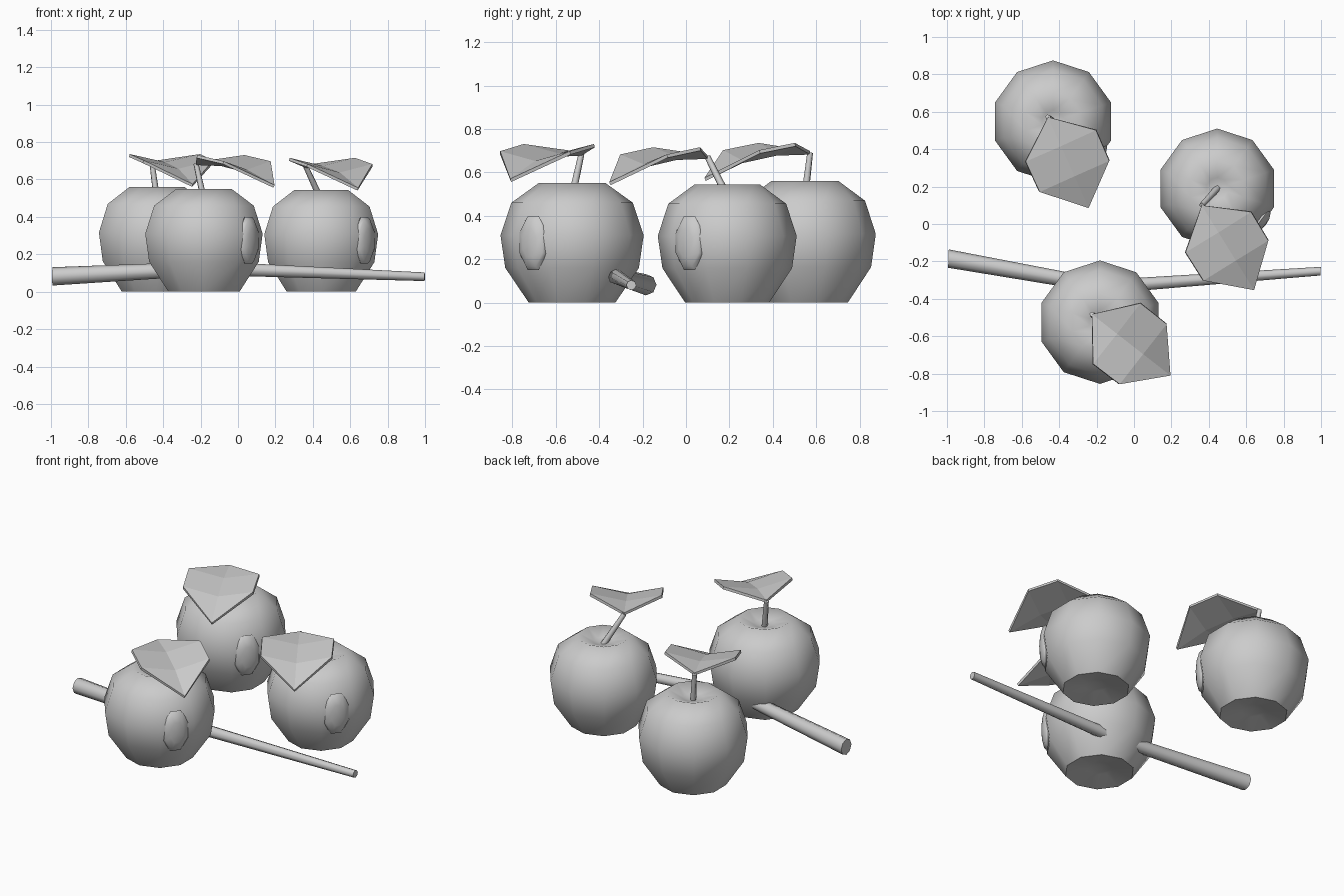
import bpy, bmesh, math
from mathutils import Vector, Matrix

if "Cube" in bpy.data.objects:
    bpy.data.objects.remove(bpy.data.objects["Cube"])

grey = bpy.data.materials.new("plain_grey")
grey.use_nodes = True
grey.diffuse_color = (0.6, 0.6, 0.6, 1)
grey.node_tree.nodes["Principled BSDF"].inputs["Base Color"].default_value = (0.6, 0.6, 0.6, 1)


def finish(bm, name, smooth_angle=None):
    """Turn a bmesh into a named, coloured object."""
    bmesh.ops.recalc_face_normals(bm, faces=bm.faces)
    mesh = bpy.data.meshes.new(name)
    bm.to_mesh(mesh)
    bm.free()
    mesh.materials.append(grey)
    obj = bpy.data.objects.new(name, mesh)
    bpy.context.collection.objects.link(obj)
    if smooth_angle:
        bpy.ops.object.select_all(action="DESELECT")
        obj.select_set(True)
        bpy.context.view_layer.objects.active = obj
        bpy.ops.object.shade_smooth_by_angle(angle=math.radians(smooth_angle))
    return obj


def bridge(bm, rings):
    """Join successive rings of vertices with quads."""
    for low, high in zip(rings, rings[1:]):
        n = len(low)
        for i in range(n):
            j = (i + 1) % n
            bm.faces.new((low[i], low[j], high[j], high[i]))


def tube(name, path, sides):
    """Tapered rod through (point, radius) pairs with closed ends."""
    bm = bmesh.new()
    points = [Vector(p) for p, r in path]
    axis = (points[-1] - points[0]).to_track_quat("Z", "Y")
    rings = []
    for p, (_, r) in zip(points, path):
        angles = [math.tau * i / sides for i in range(sides)]
        rings.append([bm.verts.new(p + axis @ Vector((r * math.cos(a), r * math.sin(a), 0))) for a in angles])
    bridge(bm, rings)
    bm.faces.new(rings[0])
    bm.faces.new(rings[-1])
    return finish(bm, name, 65)


# Fruit outline as (radius, height), from the bottom dimple to the top one
OUTLINE = [(0.07, 0.025), (0.2, 0), (0.308, 0.16), (0.33, 0.31),
           (0.28, 0.46), (0.155, 0.55), (0.06, 0.515)]
SIDES = 10


def fruit(name, centre, scale, tall):
    bm = bmesh.new()
    rings = []
    for r, z in OUTLINE:
        angles = [math.tau * (i + 0.5) / SIDES for i in range(SIDES)]
        rings.append([bm.verts.new((centre[0] + scale * r * math.cos(a),
                                    centre[1] + scale * r * math.sin(a), tall * z)) for a in angles])
    bridge(bm, rings)
    # Close both dimples with fans
    for ring, z in ((rings[0], 0.04), (rings[-1], 0.5)):
        pole = bm.verts.new((centre[0], centre[1], tall * z))
        for i in range(SIDES):
            bm.faces.new((ring[i], ring[(i + 1) % SIDES], pole))
    finish(bm, name, 65)


def shine(name, centre, scale):
    """Flattened bump on the side of the fruit."""
    bm = bmesh.new()
    bmesh.ops.create_uvsphere(bm, u_segments=8, v_segments=6, radius=1)
    turn = math.radians(-37)
    place = (Matrix.Translation((*centre, 0)) @ Matrix.Rotation(turn, 4, "Z")
             @ Matrix.Translation((0.298 * scale, 0, 0.275))
             @ Matrix.Diagonal((0.036, 0.083, 0.135, 1))
             @ Matrix.Rotation(math.pi / 2, 4, "Y") @ Matrix.Rotation(math.pi / 8, 4, "Z"))
    bmesh.ops.transform(bm, matrix=place, verts=bm.verts)
    finish(bm, name, 65)


def leaf(name, base, tip):
    """Six-cornered leaf, folded along its midrib and drooping at the tip."""
    bm = bmesh.new()
    rib = [bm.verts.new(p) for p in ((0, 0, 0), (0.17, 0, -0.005), (0.345, 0, -0.04), (0.53, 0, -0.122))]
    for side in (-1, 1):
        near = bm.verts.new((0.168, side * 0.207, 0.038))
        far = bm.verts.new((0.346, side * 0.205, 0.005))
        bm.faces.new((rib[0], rib[1], near))
        bm.faces.new((rib[1], rib[2], far, near))
        bm.faces.new((rib[2], rib[3], far))
    heading = math.atan2(tip[1] - base[1], tip[0] - base[0])
    place = Matrix.Translation(base) @ Matrix.Rotation(heading, 4, "Z")
    bmesh.ops.transform(bm, matrix=place, verts=bm.verts)
    obj = finish(bm, name)
    if obj.data.polygons[0].normal.z < 0:
        obj.data.flip_normals()
    thick = obj.modifiers.new("thickness", "SOLIDIFY")
    thick.thickness = 0.016
    thick.offset = 0


# Three fruits: name, centre, width scale, height scale, stem top, leaf tip
FRUITS = [
    ("front", (-0.182, -0.525), 1.0, 1.0, (-0.225, -0.482, 0.685), (0.195, -0.81)),
    ("left", (0.445, 0.19), 0.97, 0.99, (0.362, 0.1, 0.67), (0.64, -0.35)),
    ("back", (-0.433, 0.548), 0.99, 1.02, (-0.46, 0.572, 0.69), (-0.245, 0.09)),
]
for name, centre, scale, tall, top, tip in FRUITS:
    fruit(name + "_fruit", centre, scale, tall)
    shine(name + "_shine", centre, scale)
    tube(name + "_stem", [((*centre, 0.49), 0.018), (top, 0.014)], 6)
    leaf(name + "_leaf", top, tip)

# Tapered branch lying behind the front fruit
tube("branch", [((-0.992, -0.185, 0.082), 0.049), ((-0.15, -0.335, 0.125), 0.037),
                ((0.998, -0.252, 0.08), 0.023)], 8)
